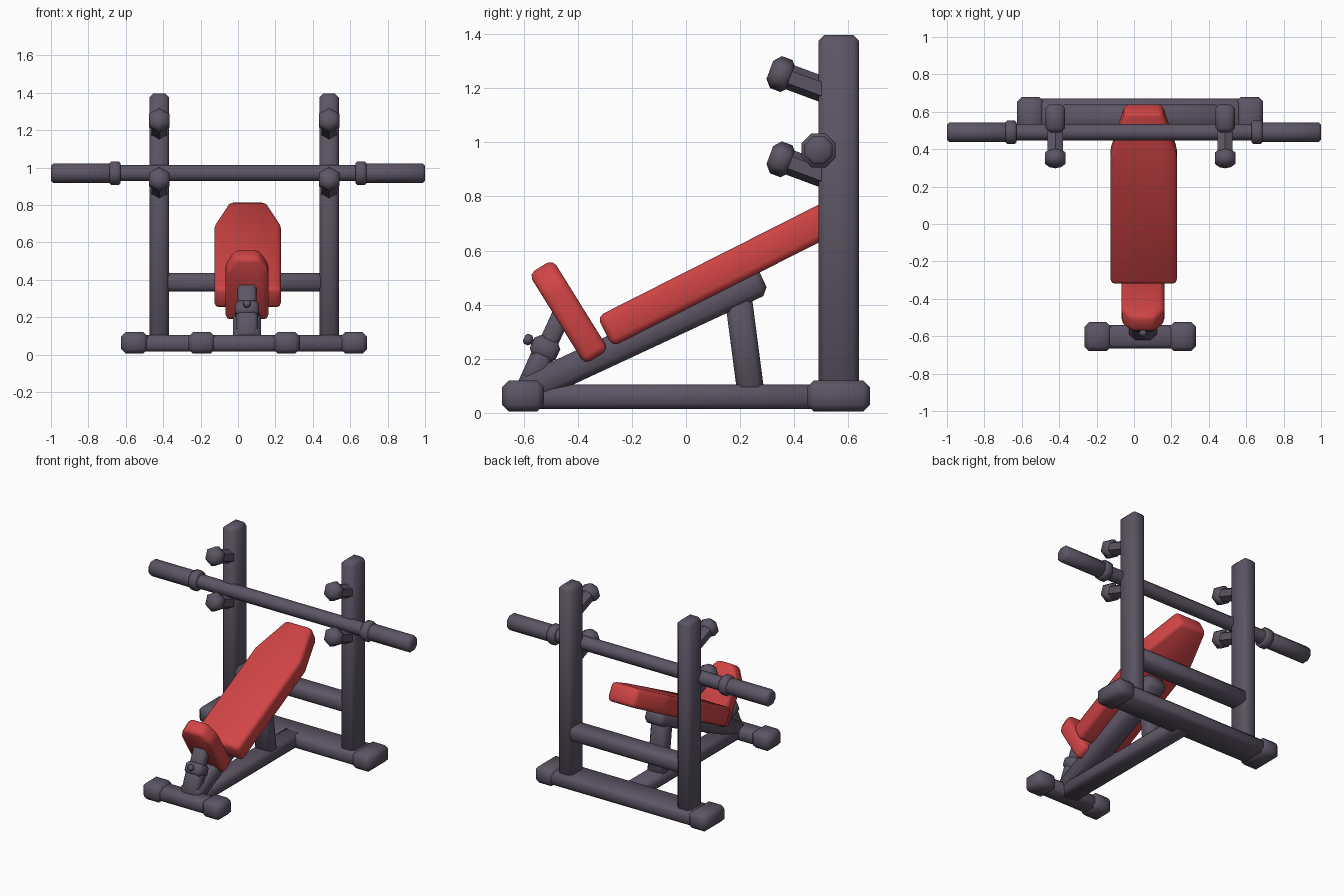
import bpy, bmesh
from math import pi, radians
from mathutils import Matrix, Vector

if "Cube" in bpy.data.objects:
    bpy.data.objects.remove(bpy.data.objects["Cube"], do_unlink=True)


def material(name, rgb):
    m = bpy.data.materials.new(name)
    m.use_nodes = True
    m.diffuse_color = (*rgb, 1)
    m.node_tree.nodes["Principled BSDF"].inputs["Base Color"].default_value = (*rgb, 1)
    return m


STEEL = material("dark steel", (0.108, 0.09, 0.128))
RED = material("red padding", (0.64, 0.058, 0.06))
FRAME_X, BENCH_X = 0.033, 0.048


def finish(bm, name, mat, bevel=0.0, segments=1, angle=50):
    if bevel:
        bmesh.ops.bevel(bm, geom=bm.edges[:], offset=bevel, segments=segments,
                        profile=0.5, affect='EDGES', clamp_overlap=True)
    bmesh.ops.recalc_face_normals(bm, faces=bm.faces[:])
    mesh = bpy.data.meshes.new(name)
    bm.to_mesh(mesh)
    bm.free()
    mesh.materials.append(mat)
    obj = bpy.data.objects.new(name, mesh)
    bpy.context.collection.objects.link(obj)
    bpy.ops.object.select_all(action='DESELECT')
    obj.select_set(True)
    bpy.context.view_layer.objects.active = obj
    bpy.ops.object.shade_smooth_by_angle(angle=radians(angle))
    return obj


def box(name, x, y, z, bevel):
    """Axis-aligned chamfered box from (min, max) ranges."""
    bm = bmesh.new()
    bmesh.ops.create_cube(bm, size=1)
    for v in bm.verts:
        v.co = [(r[0] + r[1]) / 2 + c * (r[1] - r[0]) for c, r in zip(v.co, (x, y, z))]
    return finish(bm, name, STEEL, bevel)


def side_frame(x, a, b):
    """Matrix with local z running from a to b, both given as (y, z)."""
    start, end = Vector((x, *a)), Vector((x, *b))
    d = (end - start).normalized()
    side = Vector((1, 0, 0))
    m = Matrix((side, d.cross(side), d)).transposed().to_4x4()
    m.translation = start
    return m, (end - start).length


def beam(name, x, a, b, width, depth, bevel=0.02):
    """Chamfered bar sloping in the side plane."""
    m, length = side_frame(x, a, b)
    bm = bmesh.new()
    bmesh.ops.create_cube(bm, size=1)
    for v in bm.verts:
        v.co = m @ Vector((v.co.x * width, v.co.y * depth, (v.co.z + 0.5) * length))
    return finish(bm, name, STEEL, bevel)


def pad(name, x, a, b, half, tip, shoulder, thick):
    """Cushion with a tapered upper end."""
    m, length = side_frame(x, a, b)
    outline = [(-half, 0), (half, 0), (half, shoulder), (tip, length),
               (-tip, length), (-half, shoulder)]
    bm = bmesh.new()
    face = bm.faces.new([bm.verts.new((px, -thick / 2, pz)) for px, pz in outline])
    new = bmesh.ops.extrude_face_region(bm, geom=[face])["geom"]
    bmesh.ops.translate(bm, vec=(0, thick, 0),
                        verts=[v for v in new if isinstance(v, bmesh.types.BMVert)])
    bm.transform(m)
    return finish(bm, name, RED, 0.025, 2)


def rod(name, matrix, start, end, radius, sides, bevel=0.0):
    """Low-sided cylinder along the local z of a matrix."""
    bm = bmesh.new()
    bmesh.ops.create_cone(bm, cap_ends=True, segments=sides, radius1=radius,
                          radius2=radius, depth=end - start,
                          matrix=Matrix.Translation((0, 0, (start + end) / 2)))
    if bevel:
        rims = [e for e in bm.edges if abs(e.verts[0].co.z - e.verts[1].co.z) < 1e-4]
        bmesh.ops.bevel(bm, geom=rims, offset=bevel, segments=1, affect='EDGES')
    bm.transform(matrix)
    return finish(bm, name, STEEL)


# Floor frame
box("rear_base_bar", (FRAME_X - 0.6, FRAME_X + 0.6), (0.465, 0.67), (0.015, 0.105), 0.02)
box("front_base_bar", (FRAME_X - 0.25, FRAME_X + 0.25), (-0.665, -0.54), (0.015, 0.105), 0.02)
box("floor_spine", (BENCH_X - 0.07, BENCH_X + 0.07), (-0.6, 0.55), (0.015, 0.105), 0.02)

# Mirrored parts of the rack
for s, side in ((-1, "right"), (1, "left")):
    def span(inner, outer):
        return sorted((FRAME_X + s * inner, FRAME_X + s * outer))

    box(side + "_rear_foot", span(0.515, 0.658), (0.448, 0.68), (0.005, 0.12), 0.025)
    box(side + "_front_foot", span(0.155, 0.298), (-0.68, -0.525), (0.005, 0.12), 0.025)
    box(side + "_upright", span(0.402, 0.506), (0.49, 0.64), (0.08, 1.397), 0.022)
    for level, z in (("upper", 1.252), ("lower", 0.937)):
        m, length = side_frame(FRAME_X + s * 0.454, (0.352, z), (0.53, z - 0.066))
        # Hexagon points up
        rod(f"{side}_{level}_hook_arm", m, 0, length, 0.047, 6)
        rod(f"{side}_{level}_hook_end", m, -0.045, 0.045, 0.063, 6, 0.024)

box("rear_crossbar", (FRAME_X - 0.43, FRAME_X + 0.43), (0.505, 0.638), (0.337, 0.436), 0.022)

# Bench supports
beam("incline_beam", BENCH_X, (-0.6, 0.08), (0.285, 0.492), 0.15, 0.11, 0.025)
beam("rear_strut", BENCH_X, (0.24, 0.07), (0.185, 0.49), 0.12, 0.1)
beam("seat_sleeve", BENCH_X, (-0.59, 0.08), (-0.508, 0.262), 0.12, 0.085)
beam("seat_collar", BENCH_X, (-0.538, 0.2), (-0.504, 0.275), 0.13, 0.105)
beam("seat_post", BENCH_X, (-0.54, 0.19), (-0.45, 0.385), 0.1, 0.07, 0.015)
pin, pin_length = side_frame(BENCH_X, (-0.52, 0.24), (-0.582, 0.27))
rod("adjustment_pin", pin, 0, pin_length, 0.011, 8)
rod("adjustment_knob", pin, pin_length - 0.014, pin_length + 0.018, 0.02, 8, 0.008)

# Cushions
pad("backrest_pad", BENCH_X + 0.004, (-0.3, 0.3), (0.622, 0.766), 0.178, 0.1, 0.77, 0.125)
pad("seat_pad", BENCH_X, (-0.33, 0.207), (-0.537, 0.54), 0.115, 0.065, 0.31, 0.104)

# Barbell, lying along x with flats facing up
bar = (Matrix.Translation((0, 0.49, 0.97)) @ Matrix.Rotation(pi / 2, 4, 'Y')
       @ Matrix.Rotation(pi / 8, 4, 'Z'))
rod("barbell_shaft", bar, -0.7, 0.7, 0.047, 8)
for s, side in ((-1, "right"), (1, "left")):
    rod(side + "_barbell_sleeve", bar, *sorted((s * 0.64, s * 1.0)), 0.056, 8, 0.012)
    rod(side + "_barbell_collar", bar, *sorted((s * 0.627, s * 0.687)), 0.068, 8, 0.01)
